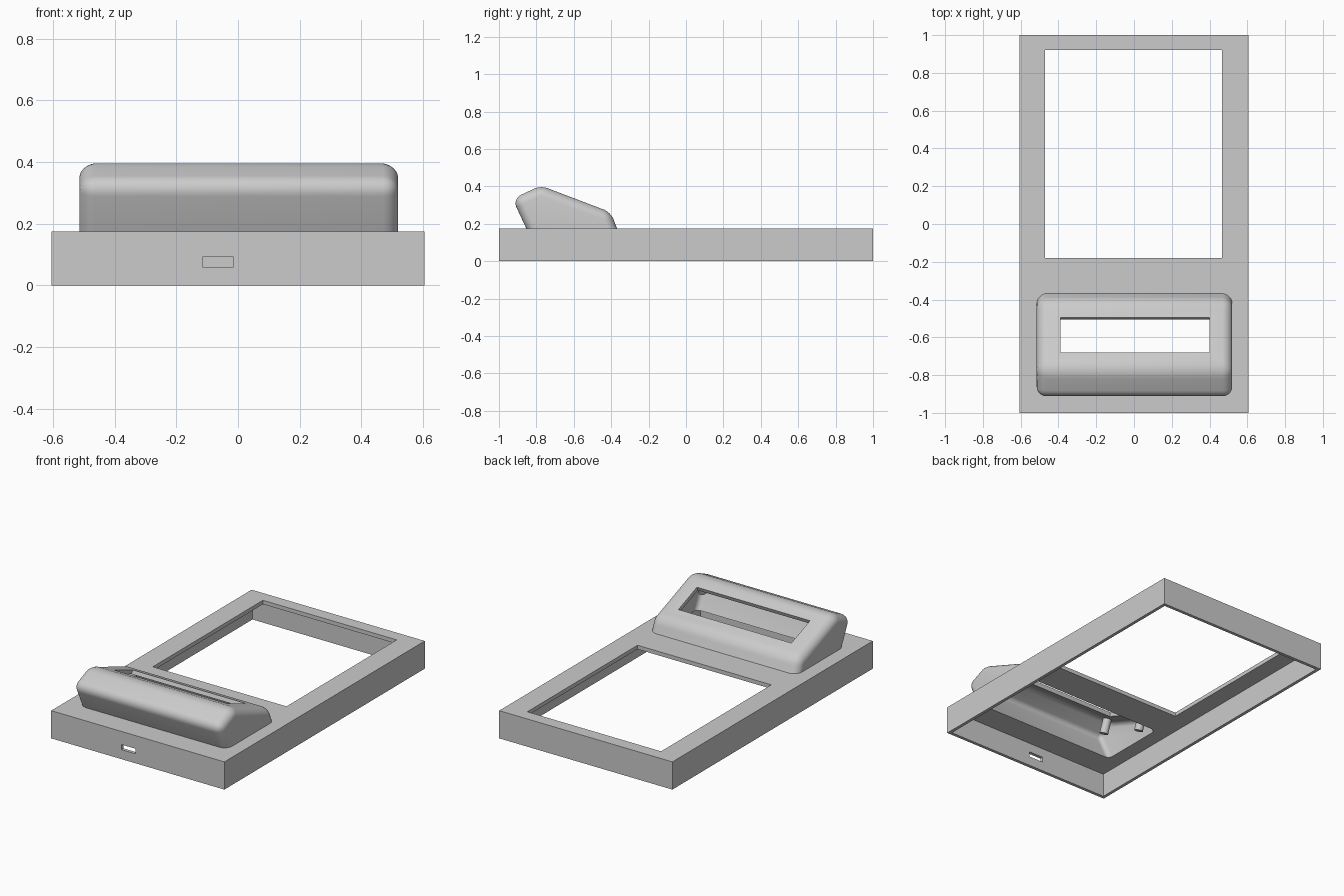
import bpy, bmesh, math
from mathutils import Vector, Matrix

old = bpy.data.objects.get("Cube")
if old:
    bpy.data.objects.remove(old, do_unlink=True)

grey = bpy.data.materials.new("matte grey")
grey.use_nodes = True
grey.diffuse_color = (0.6, 0.6, 0.6, 1)
grey.node_tree.nodes["Principled BSDF"].inputs["Base Color"].default_value = (0.6, 0.6, 0.6, 1)

TOP, WALL, PLATE = 0.175, 0.02, 0.025
SLOPE = math.atan(0.38)                      # tilt of the display face
NORMAL = Vector((0, math.sin(SLOPE), math.cos(SLOPE)))


def finish(name, bm):
    bmesh.ops.recalc_face_normals(bm, faces=bm.faces)
    mesh = bpy.data.meshes.new(name)
    bm.to_mesh(mesh)
    bm.free()
    mesh.materials.append(grey)
    ob = bpy.data.objects.new(name, mesh)
    bpy.context.collection.objects.link(ob)
    return ob


def box(name, lo, hi, matrix=Matrix()):
    lo, hi = Vector(lo), Vector(hi)
    bm = bmesh.new()
    bmesh.ops.create_cube(bm, size=1)
    bmesh.ops.scale(bm, vec=hi - lo, verts=bm.verts)
    bmesh.ops.translate(bm, vec=(lo + hi) / 2, verts=bm.verts)
    bm.transform(matrix)
    return finish(name, bm)


def rounded_prism(name, profile, x0, x1, radius):
    """Extrude a side profile along x and round every edge."""
    bm = bmesh.new()
    face = bm.faces.new([bm.verts.new((x0, y, z)) for y, z in profile])
    new = bmesh.ops.extrude_face_region(bm, geom=[face])["geom"]
    bmesh.ops.translate(bm, vec=(x1 - x0, 0, 0),
                        verts=[v for v in new if isinstance(v, bmesh.types.BMVert)])
    bmesh.ops.recalc_face_normals(bm, faces=bm.faces)
    bmesh.ops.bevel(bm, geom=bm.edges[:], offset=radius, offset_type='OFFSET',
                    segments=6, profile=0.5, affect='EDGES', clamp_overlap=True)
    return finish(name, bm)


def rod(name, start, end, radius):
    start, end = Vector(start), Vector(end)
    bm = bmesh.new()
    bmesh.ops.create_cone(bm, cap_ends=True, segments=24, radius1=radius,
                          radius2=radius, depth=(end - start).length)
    bm.transform(Matrix.Translation((start + end) / 2)
                 @ (end - start).to_track_quat('Z', 'Y').to_matrix().to_4x4())
    return finish(name, bm)


def cut(target, cutter, keep=False):
    mod = target.modifiers.new("cut", 'BOOLEAN')
    mod.operation, mod.solver, mod.object = 'DIFFERENCE', 'EXACT', cutter
    bpy.context.view_layer.objects.active = target
    bpy.ops.object.modifier_apply(modifier=mod.name)
    if not keep:
        bpy.data.objects.remove(cutter, do_unlink=True)


def inset(profile, d):
    """Move every side of a clockwise profile inwards by d."""
    pts = [Vector(p) for p in profile]
    out = []
    for i, p in enumerate(pts):
        a = (p - pts[i - 1]).normalized()
        b = (pts[(i + 1) % len(pts)] - p).normalized()
        na, nb = Vector((a.y, -a.x)), Vector((b.y, -b.x))
        out.append(p + (na + nb) * d / (1 + na.dot(nb)))
    return out


# Side outline of the tilted housing, carried below the plate and trimmed later
outline = [(-0.772, 0.0), (-0.928, 0.334), (-0.776, 0.404), (-0.403, 0.262), (-0.298, 0.0)]
X0, X1 = -0.515, 0.52
inner = rounded_prism("cavity_cutter", inset(outline, 0.025), X0 + 0.025, X1 - 0.025, 0.03)

# Open-bottomed tray with its large window and front socket
tray = box("tray", (-0.605, -1, 0), (0.605, 1, TOP))
cut(tray, box("hollow", (-0.605 + WALL, -1 + WALL, -0.1), (0.605 - WALL, 1 - WALL, TOP - PLATE)))
cut(tray, box("window", (-0.47, -0.18, 0.1), (0.465, 0.92, 0.3)))
cut(tray, box("socket", (-0.115, -1.1, 0.06), (-0.015, -0.9, 0.092)))
cut(tray, inner, keep=True)

# Rounded display housing
housing = rounded_prism("display_housing", outline, X0, X1, 0.05)
cut(housing, inner)
cut(housing, box("trim", (-1, -1.2, -0.5), (1, 0, TOP - 0.01)))

# Display slot cut square to the sloping face
centre = Vector((0.005, -0.588, 0.404 - 0.38 * (0.776 - 0.588)))
tilt = Matrix.Translation(centre) @ Matrix.Rotation(-SLOPE, 4, 'X')
half = 0.0925 / math.cos(SLOPE)
cut(housing, box("slot", (-0.395, -half, -0.06), (0.395, half, 0.06), tilt))

# Hollow screw posts behind the corners of the display
posts = []
for side, x in (("right", -0.43), ("left", 0.435)):
    for place, y in (("front", -0.75), ("back", -0.43)):
        face = Vector((x, y, 0.404 - 0.38 * (y + 0.776)))
        end = face - NORMAL * 0.115
        post = rod(f"{side}_{place}_post", face - NORMAL * 0.015, end, 0.026)
        cut(post, rod("bore", end + NORMAL * 0.06, end - NORMAL * 0.02, 0.012))
        posts.append(post)

for ob in [tray, housing] + posts:
    bpy.ops.object.select_all(action='DESELECT')
    ob.select_set(True)
    bpy.context.view_layer.objects.active = ob
    bpy.ops.object.shade_smooth_by_angle(angle=math.radians(30))
